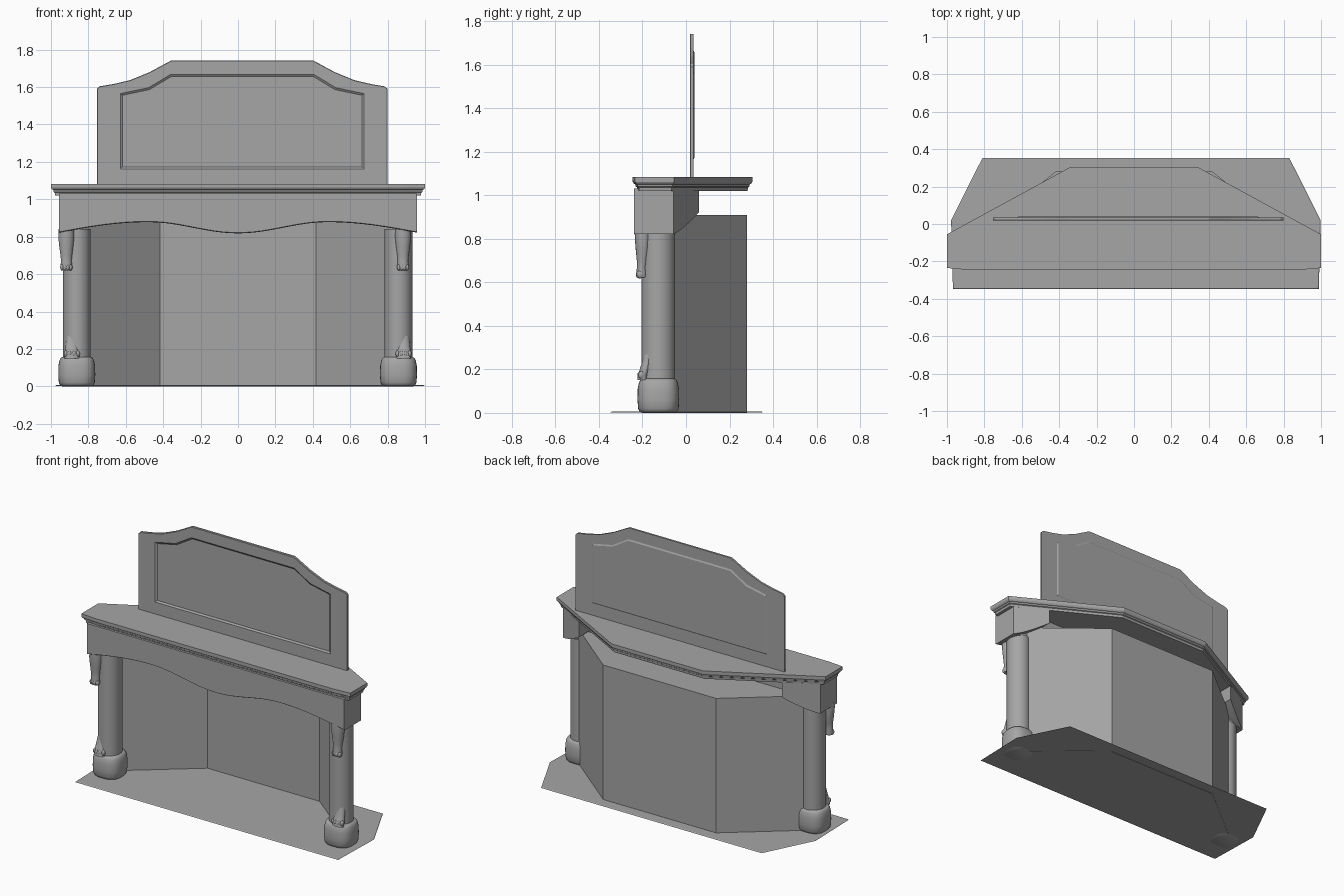
import bpy, bmesh, math
from mathutils import Vector

cube = bpy.data.objects.get("Cube")
if cube:
    bpy.data.objects.remove(cube)

GREY = (0.38, 0.38, 0.38, 1)
mat = bpy.data.materials.new("plain_grey")
mat.use_nodes = True
mat.diffuse_color = GREY
mat.node_tree.nodes["Principled BSDF"].inputs["Base Color"].default_value = GREY


def finish(name, bm, smooth=False):
    bmesh.ops.recalc_face_normals(bm, faces=bm.faces)
    me = bpy.data.meshes.new(name)
    bm.to_mesh(me)
    bm.free()
    ob = bpy.data.objects.new(name, me)
    bpy.context.collection.objects.link(ob)
    me.materials.append(mat)
    if smooth:
        bpy.ops.object.select_all(action='DESELECT')
        ob.select_set(True)
        bpy.context.view_layer.objects.active = ob
        bpy.ops.object.shade_smooth_by_angle(angle=math.radians(40))


def skin(bm, a, b):
    """Join two equal-length closed loops of vertices with quads."""
    for i in range(len(a)):
        j = (i + 1) % len(a)
        bm.faces.new((a[i], a[j], b[j], b[i]))


def loft(bm, rings):
    """Skin a stack of equal-length closed rings and cap both ends."""
    loops = [[bm.verts.new(p) for p in ring] for ring in rings]
    for a, b in zip(loops, loops[1:]):
        skin(bm, a, b)
    bm.faces.new(loops[0])
    bm.faces.new(loops[-1])


def inset(pts, d):
    """Move every edge of a counter-clockwise outline inward by d."""
    out = []
    for i, p in enumerate(pts):
        p, a, b = Vector(p), Vector(pts[i - 1]), Vector(pts[(i + 1) % len(pts)])
        u, v = (p - a).normalized(), (b - p).normalized()
        n1, n2 = Vector((-u.y, u.x)), Vector((-v.y, v.x))
        out.append(p + (n1 + n2) * d / (1 + n1.dot(n2)))
    return out


def flat(pts, z):
    return [(p[0], p[1], z) for p in pts]


def upright(pts, y):
    return [(p[0], y, p[1]) for p in pts]


def mirrored(half):
    """Complete an outline given by its right half."""
    return half + [(-x, y) for x, y in reversed(half)]


def oval(cx, cy, z, rx, ry, power=1.0, n=32):
    ring = []
    for i in range(n):
        a = 2 * math.pi * i / n
        c, s = math.cos(a), math.sin(a)
        ring.append((cx + rx * math.copysign(abs(c) ** power, c),
                     cy + ry * math.copysign(abs(s) ** power, s), z))
    return ring


# Floor plate, just above the undersides of the feet and walls
bm = bmesh.new()
floor = [(x + 0.01, y) for x, y in mirrored([(0.978, -0.348), (0.988, 0.02), (0.82, 0.354)])]
loft(bm, [flat(floor, 0.002), flat(inset(floor, 0.006), 0.006)])
finish("floor_plate", bm)

# Mantel shelf with stepped moulding underneath
bm = bmesh.new()
shelf = mirrored([(0.89, -0.245), (1.0, -0.235), (1.0, -0.055), (0.34, 0.305)])
steps = [(0.022, 1.02), (0.02, 1.036), (0.014, 1.04), (0.012, 1.05),
         (0.005, 1.054), (0, 1.062), (0, 1.083)]
loft(bm, [flat(inset(shelf, d), z) for d, z in steps])
finish("mantel_shelf", bm)

# Frieze with a double-arched lower edge
HALF, PEAK = 0.957, 0.48
curve = []
for i in range(49):
    x = HALF * (i / 24 - 1)
    if abs(x) > PEAK:
        z = 0.822 + 0.056 * math.sin(math.pi / 2 * (HALF - abs(x)) / (HALF - PEAK))
    else:
        z = 0.848 - 0.03 * math.cos(math.pi * x / PEAK)
    curve.append((x, z))
top = [(HALF, 1.03), (-HALF, 1.03)]
bm = bmesh.new()
loft(bm, [upright([(x, z + 0.004) for x, z in curve] + top, -0.239),
          upright(curve + top, -0.233), upright(curve + top, -0.06)])
finish("frieze", bm, True)

for side, label in ((-1, "right"), (1, "left")):
    # Angled returns behind the frieze ends, rising to the rear
    bm = bmesh.new()
    rings = []
    for i in range(7):
        t = i / 6
        x, y = side * (0.955 - 0.2 * t), -0.058 + 0.118 * t
        z = 0.822 + 0.1 * t ** 1.3
        rings.append([(x, y, z), (x, y, 1.025), (x, -0.065, 1.025), (x, -0.065, z)])
    loft(bm, rings)
    finish(label + "_frieze_return", bm)

# Firebox: three thin walls running into the columns, and a cap
outer = mirrored([(0.86, -0.075), (0.42, 0.28)])
inner = mirrored([(0.85, -0.075), (0.417, 0.272)])
bm = bmesh.new()
wall = outer + inner[::-1]
loft(bm, [flat(wall, 0), flat(wall, 0.905)])
finish("firebox_walls", bm)
bm = bmesh.new()
loft(bm, [flat(outer, 0.903), flat(outer, 0.91)])
finish("firebox_cap", bm)


def ball(bm, x, y, z, sx, sy, sz):
    verts = bmesh.ops.create_uvsphere(bm, u_segments=14, v_segments=10, radius=1)["verts"]
    for v in verts:
        v.co = (x + v.co.x * sx, y + v.co.y * sy, z + v.co.z * sz)


def limb(name, cx, rings, toe_y, toe_z, spread):
    """Carved animal leg: lofted ovals with four toes."""
    bm = bmesh.new()
    loft(bm, [oval(cx, y, z, rx, ry, n=20) for z, y, rx, ry in rings])
    for i in range(4):
        t = (i - 1.5) / 1.5
        ball(bm, cx + t * spread, toe_y + 0.006 * abs(t), toe_z, 0.011, 0.016, 0.018)
    finish(name, bm, True)


CY = -0.127
# z, y centre, x radius, y radius
HANGING = [(0.84, -0.198, 0.041, 0.037), (0.8, -0.198, 0.043, 0.037),
           (0.75, -0.198, 0.038, 0.033), (0.7, -0.2, 0.031, 0.026),
           (0.67, -0.203, 0.028, 0.022), (0.64, -0.203, 0.032, 0.026),
           (0.622, -0.203, 0.028, 0.024)]
STANDING = [(0.15, -0.2, 0.04, 0.024), (0.175, -0.198, 0.041, 0.024),
            (0.195, -0.19, 0.037, 0.024), (0.225, -0.181, 0.034, 0.024),
            (0.27, -0.17, 0.03, 0.024)]
FOOT = [(0, 0.078), (0.005, 0.088), (0.02, 0.096), (0.06, 0.099),
        (0.11, 0.098), (0.14, 0.092), (0.152, 0.085), (0.157, 0.075)]

for side, label, upper_x, lower_x in ((-1, "right", -0.918, -0.888), (1, "left", 0.882, 0.885)):
    cx = side * 0.86 - 0.002

    # Column shaft
    bm = bmesh.new()
    loft(bm, [oval(cx, CY, z, 0.074, 0.077) for z in (0.14, 0.84)])
    finish(label + "_column", bm, True)

    # Cushion-shaped foot
    bm = bmesh.new()
    loft(bm, [oval(cx, CY, z, r, r * 0.97, 0.75) for z, r in FOOT])
    finish(label + "_column_foot", bm, True)

    # Carved legs above and paws below
    limb(label + "_upper_leg", upper_x, HANGING, -0.217, 0.636, 0.022)
    limb(label + "_lower_paw", lower_x, STANDING, -0.21, 0.174, 0.032)

# Backboard with a shaped top and a sunk front panel
CX, FRONT, BACK = 0.0225, 0.018, 0.034
board = [(x + CX, z) for x, z in mirrored(
    [(0.777, 1.075), (0.777, 1.59), (0.762, 1.604), (0.69, 1.616),
     (0.6, 1.637), (0.495, 1.68), (0.38, 1.742)])]
panel = [(x + CX, z) for x, z in mirrored(
    [(0.652, 1.163), (0.652, 1.565), (0.5, 1.597), (0.382, 1.668)])]
bm = bmesh.new()
rims = [[bm.verts.new(p) for p in ring] for ring in (
    upright(board, BACK), upright(board, FRONT + 0.003), upright(inset(board, 0.003), FRONT),
    upright(panel, FRONT), upright(inset(panel, 0.011), FRONT + 0.008))]
for a, b in ((0, 1), (1, 2), (3, 4)):
    skin(bm, rims[a], rims[b])
bm.faces.new(rims[0])
bm.faces.new(rims[4])
edges = []
for r in rims[2:4]:
    for i, v in enumerate(r):
        edges.append(bm.edges.get((v, r[i - 1])))
bmesh.ops.triangle_fill(bm, use_beauty=True, edges=edges, normal=(0, -1, 0))
finish("backboard", bm)

# Raised back of the panel
bm = bmesh.new()
loft(bm, [upright(panel, BACK - 0.001), upright(inset(panel, 0.011), BACK + 0.005)])
finish("backboard_rear_panel", bm)
